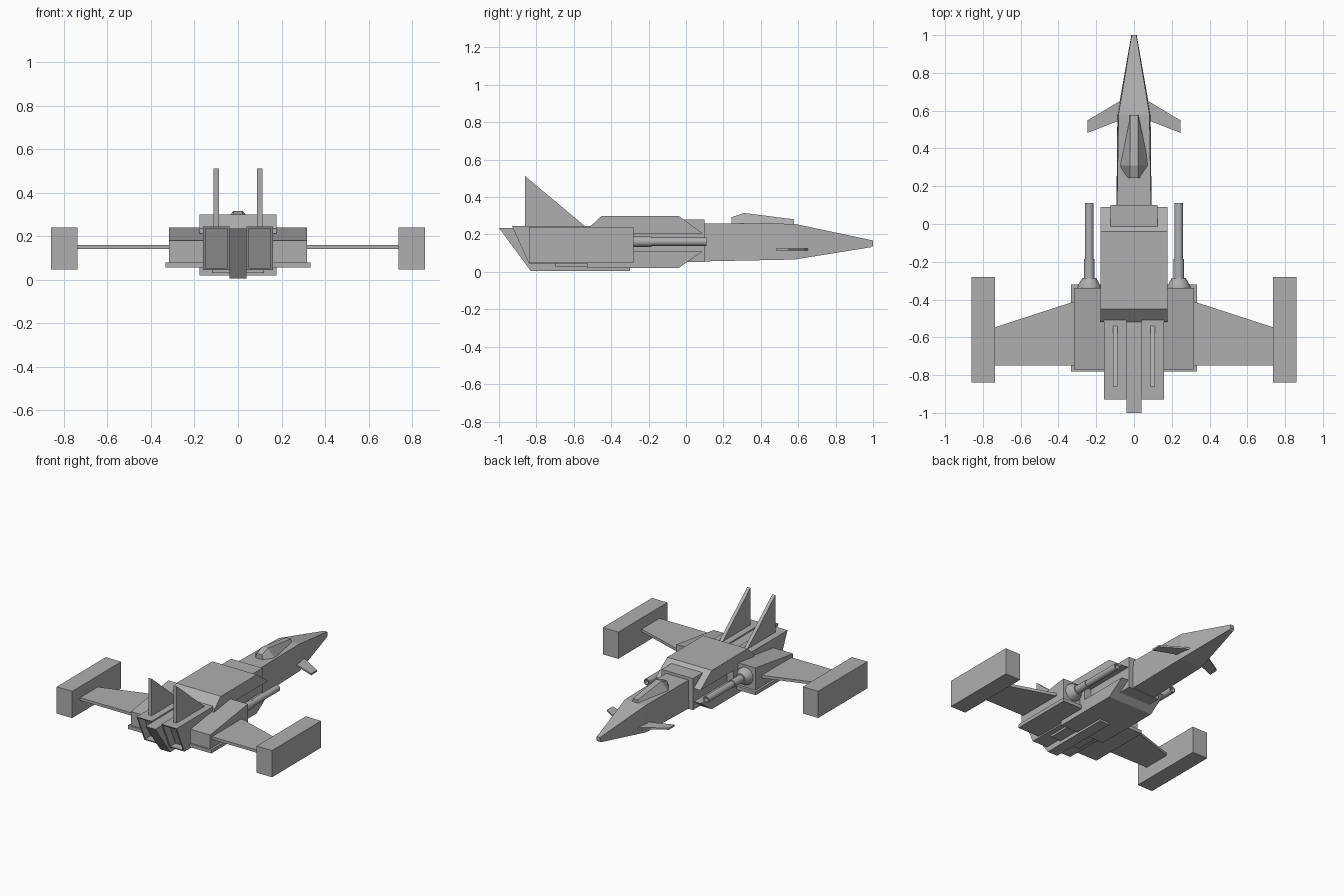
import bpy, bmesh, math
from mathutils import Matrix

if "Cube" in bpy.data.objects:
    bpy.data.objects.remove(bpy.data.objects["Cube"])

grey = bpy.data.materials.new("hull_grey")
grey.diffuse_color = (0.43, 0.43, 0.43, 1)
grey.use_nodes = True
grey.node_tree.nodes["Principled BSDF"].inputs["Base Color"].default_value = grey.diffuse_color


def finish(name, bm):
    bmesh.ops.recalc_face_normals(bm, faces=bm.faces)
    me = bpy.data.meshes.new(name)
    bm.to_mesh(me)
    bm.free()
    me.materials.append(grey)
    ob = bpy.data.objects.new(name, me)
    bpy.context.collection.objects.link(ob)
    return ob


def loft(name, rings, edit=None):
    """Skin equal-length rings of points and cap both ends."""
    bm = bmesh.new()
    vs = [[bm.verts.new(p) for p in r] for r in rings]
    n = len(vs[0])
    for a, b in zip(vs, vs[1:]):
        for i in range(n):
            j = (i + 1) % n
            bm.faces.new((a[i], a[j], b[j], b[i]))
    bm.faces.new(vs[0])
    bm.faces.new(vs[-1])
    if edit:
        bmesh.ops.recalc_face_normals(bm, faces=bm.faces)
        edit(bm)
    return finish(name, bm)


def side_prism(name, yz, x0, x1, edit=None):
    return loft(name, [[(x, y, z) for y, z in yz] for x in (x0, x1)], edit)


def plan_prism(name, xy, z0, z1):
    return loft(name, [[(x, y, z) for x, y in xy] for z in (z0, z1)])


def box(name, x0, x1, y0, y1, z0, z1):
    return plan_prism(name, [(x0, y0), (x1, y0), (x1, y1), (x0, y1)], z0, z1)


def section(y, bottom, top, z0, z1):
    return [(-bottom, y, z0), (bottom, y, z0), (top, y, z1), (-top, y, z1)]


def turned(name, x, z, steps, sides=16):
    """Round part along y from (y, radius) steps."""
    rings = [[(x + r * math.cos(2 * math.pi * i / sides), y,
               z + r * math.sin(2 * math.pi * i / sides)) for i in range(sides)]
             for y, r in steps]
    ob = loft(name, rings)
    bm = bmesh.new()
    bm.from_mesh(ob.data)
    for f in bm.faces:
        f.smooth = len(f.verts) == 4
    for e in bm.edges:
        e.smooth = e.calc_face_angle(0) < 0.6
    bm.to_mesh(ob.data)
    bm.free()


def nozzle_recess(bm):
    """Sink a framed opening into the slanted rear face."""
    f = min(bm.faces, key=lambda f: f.calc_center_median().y)
    bmesh.ops.inset_region(bm, faces=[f], thickness=0.014)
    ext = bmesh.ops.extrude_discrete_faces(bm, faces=[f])["faces"]
    bmesh.ops.translate(bm, vec=(0, 0.06, 0), verts=ext[0].verts)


# Main hull: upper and lower wedges around a narrower core
side_prism("upper_hull", [(-0.52, 0.205), (-0.52, 0.235), (-0.45, 0.30),
                          (-0.04, 0.30), (0.09, 0.205)], -0.178, 0.178)
side_prism("lower_hull", [(-0.53, 0.11), (-0.53, 0.02), (-0.04, 0.02),
                          (0.09, 0.11)], -0.178, 0.178)
box("hull_core", -0.125, 0.125, -0.53, 0.09, 0.10, 0.215)
box("hull_rear_core", -0.178, 0.178, -0.53, -0.29, 0.10, 0.215)
box("neck_collar", -0.125, 0.125, -0.04, 0.10, 0.052, 0.28)

# Belly
box("belly_plate", -0.12, 0.12, -0.70, -0.30, 0.03, 0.06)
side_prism("keel", [(-1.0, 0.235), (-0.83, 0.005), (-0.30, 0.005),
                    (-0.30, 0.10), (-0.49, 0.235)], -0.04, 0.04)

# Forward fuselage and nose
loft("fuselage", [section(0.09, 0.093, 0.09, 0.056, 0.26),
                  section(0.58, 0.088, 0.082, 0.066, 0.257),
                  section(0.99, 0.016, 0.014, 0.132, 0.17),
                  section(1.0, 0.015, 0.013, 0.14, 0.168)])
loft("canopy", [section(0.243, 0.035, 0.02, 0.25, 0.292),
                section(0.31, 0.08, 0.022, 0.25, 0.315),
                section(0.577, 0.024, 0.02, 0.25, 0.281)])

for s, side in ((-1, "left"), (1, "right")):
    # Exhaust nacelles and tail fins
    side_prism(side + "_exhaust", [(-0.93, 0.245), (-0.84, 0.045),
                                   (-0.49, 0.045), (-0.49, 0.245)],
               s * 0.04, s * 0.16, nozzle_recess)
    side_prism(side + "_tail_fin", [(-0.86, 0.23), (-0.86, 0.512),
                                    (-0.535, 0.24), (-0.535, 0.23)],
               s * 0.087, s * 0.112)
    # Engine block with sloped top, on a wider base plate
    side_prism(side + "_engine_block", [(-0.77, 0.07), (-0.77, 0.18),
                                        (-0.34, 0.24), (-0.34, 0.07)],
               s * 0.15, s * 0.317)
    box(side + "_engine_base", s * 0.15, s * 0.333, -0.78, -0.32, 0.055, 0.08)
    # Wing and tip pod
    plan_prism(side + "_wing", [(s * 0.30, -0.405), (s * 0.74, -0.548),
                                (s * 0.74, -0.75), (s * 0.30, -0.75)],
               0.14, 0.16)
    box(side + "_wingtip_pod", s * 0.737, s * 0.86, -0.84, -0.28, 0.047, 0.24)
    # Canard
    plan_prism(side + "_canard", [(s * 0.06, 0.66), (s * 0.247, 0.548),
                                  (s * 0.247, 0.482), (s * 0.06, 0.555)],
               0.114, 0.126)
    # Cannon: flared mount, sleeve, barrel with hollow muzzle
    turned(side + "_cannon", s * 0.237, 0.162,
           [(-0.345, 0.062), (-0.33, 0.062), (-0.285, 0.036), (-0.285, 0.028),
            (-0.185, 0.028), (-0.185, 0.023), (0.11, 0.023),
            (0.11, 0.016), (0.08, 0.016)])
